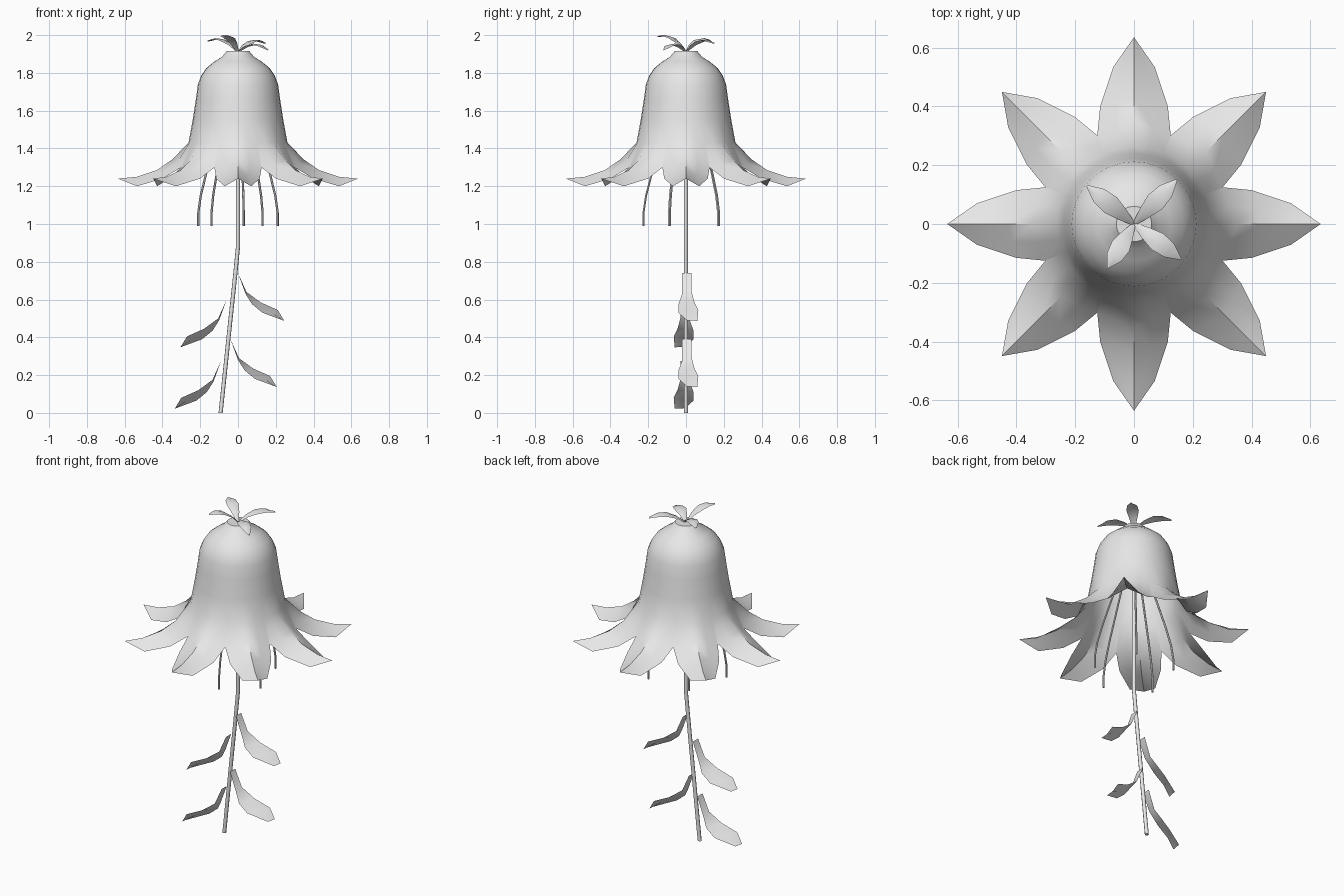
import bpy, bmesh, math
from mathutils import Vector, Matrix

cube = bpy.data.objects.get("Cube")
if cube:
    bpy.data.objects.remove(cube)

grey = bpy.data.materials.new("pale grey")
GREY = (0.8, 0.8, 0.8, 1)
grey.diffuse_color = GREY
grey.use_nodes = True
grey.node_tree.nodes["Principled BSDF"].inputs["Base Color"].default_value = GREY


def finish(bm, name, angle=50):
    """Turn a bmesh into a smooth shaded object."""
    bmesh.ops.remove_doubles(bm, verts=bm.verts, dist=0.0005)
    mesh = bpy.data.meshes.new(name)
    bm.to_mesh(mesh)
    bm.free()
    mesh.materials.append(grey)
    obj = bpy.data.objects.new(name, mesh)
    bpy.context.collection.objects.link(obj)
    bpy.ops.object.select_all(action='DESELECT')
    obj.select_set(True)
    bpy.context.view_layer.objects.active = obj
    bpy.ops.object.shade_smooth_by_angle(angle=math.radians(angle))
    return obj


def loft(bm, rows, closed=False):
    """Skin a list of equally long point rows."""
    grid = [[bm.verts.new(p) for p in row] for row in rows]
    n = len(grid[0])
    for a, b in zip(grid, grid[1:]):
        for i in range(n if closed else n - 1):
            j = (i + 1) % n
            bm.faces.new((a[i], b[i], b[j], a[j]))
    return grid


def tube(name, points, radius, sides):
    """Thin round tube along a path that runs roughly upright."""
    bm = bmesh.new()
    rows = []
    for p in points:
        rows.append([Vector(p) + radius * Vector((math.cos(t), math.sin(t), 0))
                     for t in (math.tau * k / sides for k in range(sides))])
    grid = loft(bm, rows, closed=True)
    bm.faces.new(grid[0])
    bm.faces.new(grid[-1])
    bmesh.ops.recalc_face_normals(bm, faces=bm.faces)
    return finish(bm, name)


# Bell of the flower: (radius, height) profile, closed at the top
PETALS, COLS = 8, 32
bell = [(0.06, 1.915), (0.085, 1.885), (0.125, 1.86), (0.168, 1.825),
        (0.195, 1.785), (0.212, 1.74), (0.223, 1.66), (0.24, 1.55), (0.262, 1.43)]
bm = bmesh.new()
rows = [[(r * math.cos(math.tau * k / COLS), r * math.sin(math.tau * k / COLS), z)
         for k in range(COLS)] for r, z in bell]
grid = loft(bm, rows, closed=True)
bm.faces.new(grid[0])

# Petals: (ridge distance, edge distance, half width, ridge z, edge z)
petal = [(0.35, 0.30, 0.125, 1.34, 1.30), (0.43, 0.40, 0.115, 1.285, 1.24),
         (0.535, 0.535, 0.07, 1.25, 1.20), (0.635, 0.635, 0.0, 1.24, 1.24)]
last_r, last_z = bell[-1]
for n in range(PETALS):
    turn = Matrix.Rotation(math.tau * n / PETALS, 3, 'Z')
    rows = [[(last_r * math.cos(math.tau * k / COLS),
              last_r * math.sin(math.tau * k / COLS), last_z) for k in range(-2, 3)]]
    for mid, edge, half, ridge_z, edge_z in petal:
        rows.append([(mid + (edge - mid) * abs(s), half * s,
                      ridge_z + (edge_z - ridge_z) * abs(s)) for s in (-1, -0.5, 0, 0.5, 1)])
    loft(bm, [[turn @ Vector(p) for p in row] for row in rows])
bmesh.ops.dissolve_degenerate(bm, edges=bm.edges, dist=0.0001)
finish(bm, "bell_petals")

# Sepals on the crown: tip positions
tips = [(-0.16, 0.13, 1.972), (0.145, 0.15, 1.96), (0.16, -0.12, 1.925), (-0.09, -0.15, 1.995)]
shape = [(0, 0.006), (0.25, 0.022), (0.5, 0.034), (0.75, 0.028), (1, 0.003)]
for n, tip in enumerate(tips):
    base, tip = Vector((0, 0, 1.915)), Vector(tip)
    side = Vector((-tip.y, tip.x, 0)).normalized()
    rows = []
    for t, half in shape:
        centre = base.lerp(tip, t) + Vector((0, 0, 0.14 * t * (1 - t)))
        rows.append([centre + side * half * s - Vector((0, 0, 0.006 * abs(s)))
                     for s in (-1, 0, 1)])
    bm = bmesh.new()
    loft(bm, rows)
    finish(bm, f"sepal_{n + 1}")

# Bent stem
tube("stem", [(-0.092, 0, 0), (-0.05, 0, 0.4), (-0.018, 0, 0.7), (0, 0, 0.88),
              (0, 0, 1.25), (0, 0, 1.9)], 0.011, 8)

# Five stamens bending down from the crown
ends = [(0.03, -0.225), (0.21, -0.085), (0.13, 0.175), (-0.14, 0.17), (-0.21, -0.09)]
fall = [(1, 0.99), (1, 1.06), (0.94, 1.15), (0.8, 1.27), (0.42, 1.55), (0.05, 1.85)]
for n, (x, y) in enumerate(ends):
    tube(f"stamen_{n + 1}", [(x * f, y * f, z) for f, z in fall], 0.006, 6)

# Drooping stem leaves: upper and lower edge measured from the base
upper = [(0, 0.03, 0), (0.045, 0.03, -0.1), (0.12, 0.045, -0.155),
         (0.21, 0.065, -0.195), (0.245, 0.06, -0.253)]
lower = [(0, -0.02, 0), (0.04, -0.02, -0.11), (0.075, -0.04, -0.165),
         (0.13, -0.04, -0.21), (0.238, 0.005, -0.25)]
for name, x, z, flip in (("upper_left_leaf", 0, 0.74, 1), ("upper_right_leaf", -0.06, 0.6, -1),
                         ("lower_left_leaf", -0.04, 0.39, 1), ("lower_right_leaf", -0.09, 0.275, -1)):
    rows = []
    for a, b in zip(upper, lower):
        rows.append([(x + flip * p.x, flip * p.y, z + p.z)
                     for p in (Vector(b), Vector(b).lerp(Vector(a), 0.5), Vector(a))])
    bm = bmesh.new()
    loft(bm, rows)
    finish(bm, name)
